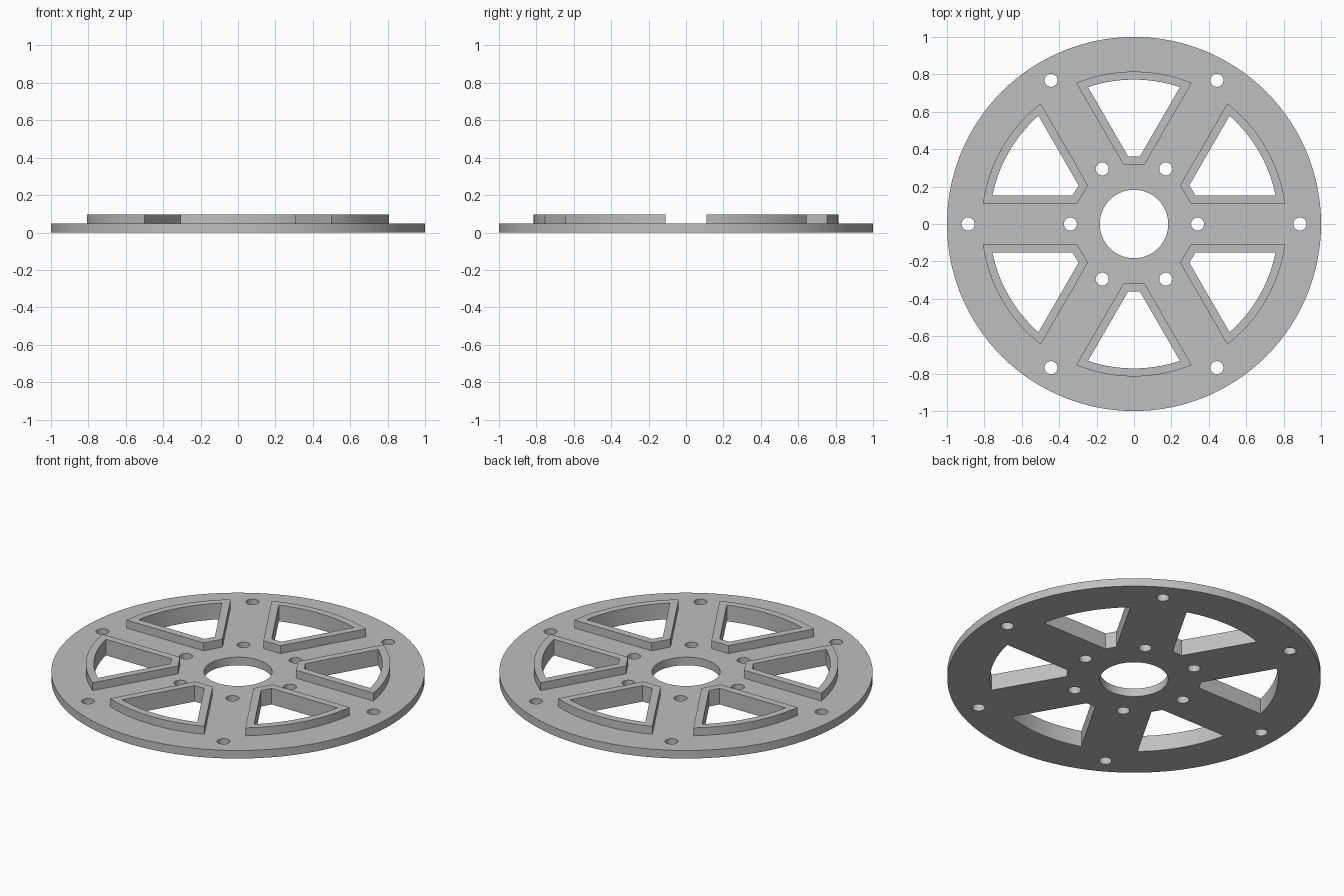
import bpy
import bmesh
from math import sin, cos, asin, pi, radians

cube = bpy.data.objects.get("Cube")
if cube:
    bpy.data.objects.remove(cube, do_unlink=True)

PLATE_TOP, RIM_TOP = 0.048, 0.095
STEP = pi / 3

grey = bpy.data.materials.new("machined_grey")
grey.use_nodes = True
colour = (0.52, 0.52, 0.52, 1)
grey.diffuse_color = colour
grey.node_tree.nodes["Principled BSDF"].inputs["Base Color"].default_value = colour


def circle(radius, count, distance=0.0, angle=0.0):
    cx, cy = distance * cos(angle), distance * sin(angle)
    return [(cx + radius * cos(2 * pi * i / count), cy + radius * sin(2 * pi * i / count))
            for i in range(count)]


def window(inset, turn):
    """Wedge outline between two spokes: outer arc, straight sides, flat inner end."""
    radius, offset, flat = 0.815 - inset, 0.11 + inset, 0.317 + inset
    half = radians(30) - asin(offset / radius)
    points = [(radius * cos(half * t / 10), radius * sin(half * t / 10))
              for t in range(-10, 11)]
    end = (flat * sin(radians(30)) - offset) / cos(radians(30))
    points += [(flat, end), (flat, -end)]
    return [(x * cos(turn) - y * sin(turn), x * sin(turn) + y * cos(turn)) for x, y in points]


def solid(name, outlines, bottom, top, open_bottom=False):
    """Fill the first outline, leaving the others as holes, and give it thickness."""
    bm = bmesh.new()
    loops = [[bm.verts.new((x, y, bottom)) for x, y in line] for line in outlines]
    edges = [bm.edges.new((loop[i - 1], loop[i])) for loop in loops for i in range(len(loop))]
    bmesh.ops.triangle_fill(bm, edges=edges, use_beauty=True, normal=(0, 0, 1))
    base = list(bm.faces)
    upper = {v: bm.verts.new((v.co.x, v.co.y, top)) for loop in loops for v in loop}
    for face in base:
        bm.faces.new([upper[v] for v in face.verts])
    for loop in loops:
        for i, b in enumerate(loop):
            a = loop[i - 1]
            bm.faces.new((a, b, upper[b], upper[a]))
    bmesh.ops.recalc_face_normals(bm, faces=bm.faces)
    if open_bottom:
        bmesh.ops.delete(bm, geom=base, context='FACES_ONLY')
    mesh = bpy.data.meshes.new(name)
    bm.to_mesh(mesh)
    bm.free()
    mesh.materials.append(grey)
    obj = bpy.data.objects.new(name, mesh)
    bpy.context.collection.objects.link(obj)
    bpy.ops.object.select_all(action='DESELECT')
    obj.select_set(True)
    bpy.context.view_layer.objects.active = obj
    bpy.ops.object.shade_smooth_by_angle(angle=radians(30))
    return obj


# Disc with centre bore, two rings of bolt holes and six windows
outlines = [circle(1.0, 128), circle(0.183, 64)]
for k in range(6):
    outlines.append(circle(0.035, 24, 0.887, k * STEP))
    outlines.append(circle(0.035, 24, 0.34, k * STEP))
    outlines.append(window(0.043, (k + 0.5) * STEP))
solid("disc_plate", outlines, 0, PLATE_TOP)

# Raised rim around each window
for k in range(6):
    turn = (k + 0.5) * STEP
    solid(f"window_rim_{k + 1}", [window(0, turn), window(0.043, turn)],
          PLATE_TOP, RIM_TOP, open_bottom=True)
